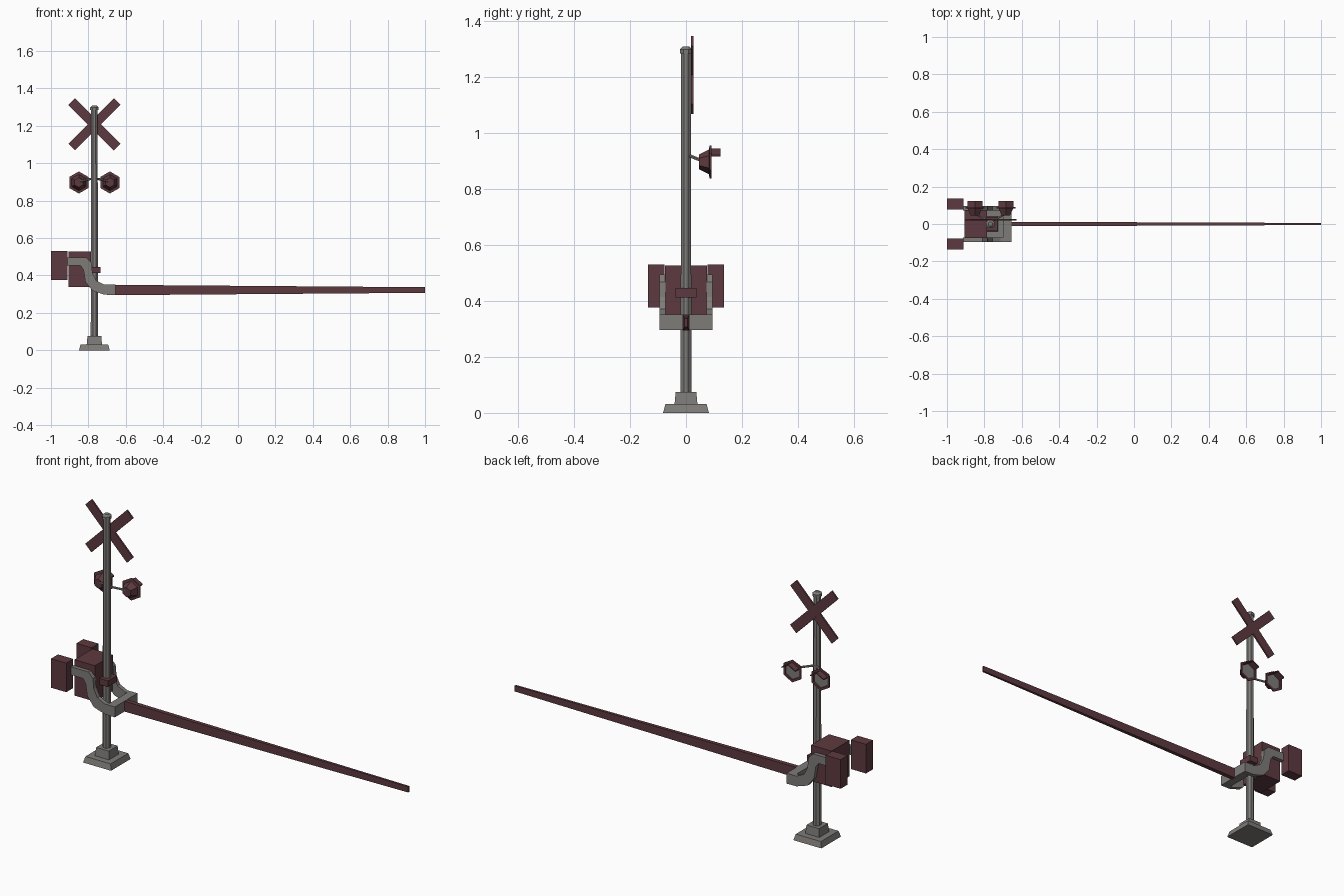
import bpy, bmesh, math
from mathutils import Vector, Matrix

if "Cube" in bpy.data.objects:
    bpy.data.objects.remove(bpy.data.objects["Cube"])


def make_material(name, rgb):
    m = bpy.data.materials.new(name)
    m.use_nodes = True
    m.diffuse_color = (*rgb, 1)
    m.node_tree.nodes["Principled BSDF"].inputs["Base Color"].default_value = (*rgb, 1)
    return m


RED = make_material("dark red", (0.11, 0.042, 0.05))
GREY = make_material("warm grey", (0.21, 0.2, 0.19))
POLE_X = -0.768


def finish(name, bm, mat):
    bmesh.ops.recalc_face_normals(bm, faces=bm.faces)
    me = bpy.data.meshes.new(name)
    bm.to_mesh(me)
    bm.free()
    me.materials.append(mat)
    ob = bpy.data.objects.new(name, me)
    bpy.context.collection.objects.link(ob)
    return ob


def box(name, lo, hi, mat, taper=1.0):
    """Box between two corners; taper scales its top."""
    lo, hi = Vector(lo), Vector(hi)
    mid, size = (lo + hi) / 2, hi - lo
    bm = bmesh.new()
    bmesh.ops.create_cube(bm, size=1)
    for v in bm.verts:
        k = taper if v.co.z > 0 else 1
        v.co = mid + Vector((v.co.x * size.x * k, v.co.y * size.y * k, v.co.z * size.z))
    return finish(name, bm, mat)


def tube(name, a, b, r1, r2, sides, mat, spin=0.0):
    """Straight prism or cone frustum from a to b."""
    a, b = Vector(a), Vector(b)
    bm = bmesh.new()
    rot = (b - a).to_track_quat("Z", "Y").to_matrix().to_4x4()
    bmesh.ops.create_cone(bm, cap_ends=True, segments=sides, radius1=r1, radius2=r2,
                          depth=(b - a).length,
                          matrix=Matrix.Translation((a + b) / 2) @ rot @ Matrix.Rotation(spin, 4, "Z"))
    return finish(name, bm, mat)


def extrude_outline(name, points, y0, y1, mat):
    """Outline in the x-z plane, extruded along y."""
    bm = bmesh.new()
    face = bm.faces.new([bm.verts.new((x, y0, z)) for x, z in points])
    out = bmesh.ops.extrude_face_region(bm, geom=[face])
    moved = [g for g in out["geom"] if isinstance(g, bmesh.types.BMVert)]
    bmesh.ops.translate(bm, verts=moved, vec=(0, y1 - y0, 0))
    return finish(name, bm, mat)


# Stepped footing and pole
box("footing", (POLE_X - .082, -.082, 0), (POLE_X + .082, .082, .031), GREY, .9)
box("pole_socket", (POLE_X - .041, -.041, .031), (POLE_X + .041, .041, .075), GREY, .9)
tube("pole", (POLE_X, 0, .07), (POLE_X, 0, 1.29), .021, .019, 8, GREY, math.pi / 8)
tube("pole_cap", (POLE_X, 0, 1.285), (POLE_X, 0, 1.299), .024, .024, 8, GREY, math.pi / 8)
tube("pole_cap_top", (POLE_X, 0, 1.299), (POLE_X, 0, 1.309), .024, .012, 8, GREY, math.pi / 8)

# Crossed boards
for i, side in enumerate((-1, 1)):
    board = box(f"cross_board_{i + 1}", (-.172, -.0045, -.025), (.172, .0045, .025), RED)
    board.location = (POLE_X, .0225 + i * .0005, 1.208)
    board.rotation_euler.y = side * math.pi / 4

# Pair of hexagonal lamps with hoods, on angled brackets
Z_LAMP = .897
for side, label in ((-1, "right"), (1, "left")):
    x = POLE_X + side * .083
    tube(f"lamp_bracket_{label}", (POLE_X, .01, .92), (x, .055, .902), .006, .006, 6, GREY)
    hexagon = [(math.sin(k * math.pi / 3), math.cos(k * math.pi / 3)) for k in range(6)]
    bm = bmesh.new()
    rings = [[bm.verts.new((x + r * u, y, Z_LAMP + r * v)) for u, v in hexagon]
             for r, y in ((.026, .046), (.044, .082), (.059, .084), (.059, .091), (.046, .091), (.044, .086))]
    for a, b in zip(rings, rings[1:]):
        for k in range(6):
            n = (k + 1) % 6
            bm.faces.new((a[k], a[n], b[n], b[k]))
    bm.faces.new(rings[0])
    bm.faces.new(rings[-1])
    lamp = finish(f"lamp_{label}", bm, RED)
    lamp.data.materials.append(GREY)
    # Lens is the recessed end face
    for p in lamp.data.polygons:
        if len(p.vertices) == 6 and p.center.y > .08:
            p.material_index = 1
    # Roof-shaped hood
    outer = [(x - .04, Z_LAMP + .025), (x, Z_LAMP + .048), (x + .04, Z_LAMP + .025)]
    inner = [(px, pz - .006) for px, pz in reversed(outer)]
    extrude_outline(f"lamp_hood_{label}", outer + inner, .086, .123, RED)

# Drive housing and its clamp
box("drive_housing", (-.905, -.075, .337), (-.785, .075, .527), RED)
box("pole_clamp", (-.80, -.038, .413), (-.735, .038, .446), RED)

# Cranked side arms, joined by a yoke, with counterweights
upper = [(-.915, .495), (-.81, .495), (-.783, .468), (-.778, .414),
         (-.757, .372), (-.714, .351), (-.655, .351)]
lower = [(-.655, .296), (-.714, .297), (-.778, .318), (-.816, .366),
         (-.826, .43), (-.842, .452), (-.915, .452)]
for side, label in ((-1, "front"), (1, "back")):
    extrude_outline(f"crank_arm_{label}", upper + lower, side * .073, side * .095, GREY)
    y0, y1 = sorted((side * .077, side * .135))
    box(f"counterweight_{label}", (-1, y0, .376), (-.911, y1, .53), RED)
box("yoke", (-.70, -.073, .296), (-.655, .073, .351), GREY)

# Long tapering barrier
bm = bmesh.new()
bmesh.ops.create_cube(bm, size=1)
for v in bm.verts:
    tip = v.co.x > 0
    v.co = (1 if tip else -.66, v.co.y * (.011 if tip else .024),
            .322 + v.co.z * (.03 if tip else .055))
finish("barrier_arm", bm, RED)
